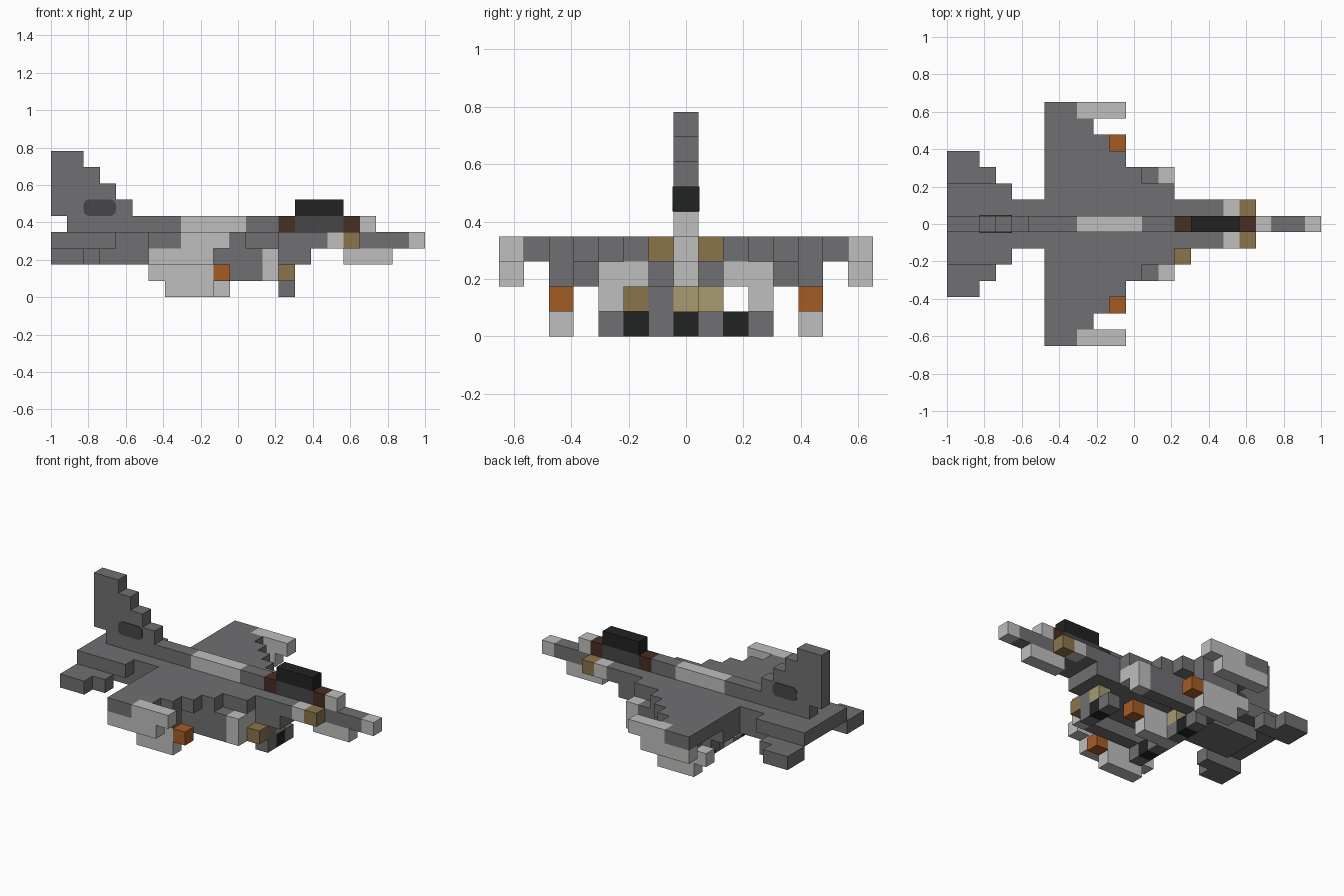
import bpy, bmesh
from mathutils import Matrix, Vector

cube = bpy.data.objects.get("Cube")
if cube:
    bpy.data.objects.remove(cube, do_unlink=True)

UNIT = 2 / 23  # edge of one block


def material(name, red, green, blue):
    linear = [((c / 255 + 0.055) / 1.055) ** 2.4 for c in (red, green, blue)]
    mat = bpy.data.materials.new(name)
    mat.use_nodes = True
    mat.diffuse_color = (*linear, 1)
    mat.node_tree.nodes["Principled BSDF"].inputs["Base Color"].default_value = (*linear, 1)
    return mat


grey = material("airframe grey", 112, 111, 114)
light = material("light grey", 190, 191, 189)
black = material("black", 33, 35, 34)
smoke = material("smoked glass", 70, 69, 73)
brown = material("dark brown", 70, 46, 35)
tan = material("tan", 139, 116, 75)
khaki = material("pale khaki", 168, 155, 112)
orange = material("orange", 165, 92, 36)


def finish(name, mat, bm):
    mesh = bpy.data.meshes.new(name)
    bm.to_mesh(mesh)
    bm.free()
    mesh.materials.append(mat)
    obj = bpy.data.objects.new(name, mesh)
    bpy.context.scene.collection.objects.link(obj)
    return obj


def block(name, mat, along, across, height):
    """Box from inclusive block ranges: length from tail, offset from centreline, level."""
    bounds = [r if isinstance(r, tuple) else (r, r) for r in (along, across, height)]
    low = Vector([r[0] for r in bounds])
    high = Vector([r[1] + 1 for r in bounds])
    centre = (low + high) / 2 * UNIT - Vector((1, UNIT / 2, 0))
    size = (high - low) * UNIT
    bm = bmesh.new()
    bmesh.ops.create_cube(bm, size=1, matrix=Matrix.Translation(centre) @ Matrix.Diagonal((*size, 1)))
    return finish(name, mat, bm)


def pair(name, mat, along, across, height):
    """The same box on both sides of the centreline."""
    near, far = across if isinstance(across, tuple) else (across, across)
    block("left_" + name, mat, along, (near, far), height)
    block("right_" + name, mat, along, (-far, -near), height)


# Fuselage
block("fuselage_core", grey, (0, 21), 0, 3)
block("nose_tip", light, 22, 0, 3)
block("chin", light, (18, 20), 0, 2)
block("belly", grey, (2, 15), (-1, 1), 2)
pair("fuselage_side", grey, (0, 16), 1, 3)
pair("cheek", light, 17, 1, 3)
pair("cheek_front", tan, 18, 1, 3)

# Spine and cockpit
block("rear_spine", grey, (1, 7), 0, 4)
block("spine_panel", light, (8, 11), 0, 4)
block("front_spine", grey, (12, 13), 0, 4)
block("cockpit_rear_frame", brown, 14, 0, 4)
block("cockpit_glass", smoke, (15, 17), 0, 4)
block("cockpit_front_frame", brown, 18, 0, 4)
block("cockpit_nose", light, 19, 0, 4)
block("canopy", black, (15, 17), 0, 5)

# Stepped tail fin
for step in range(4):
    block("tail_fin", grey, (0, 4 - step), 0, 5 + step)

# Rounded dark plate on each face of the fin
for side in (-1, 1):
    plate = block("fin_marking", smoke, (2, 3), 0, 5)
    bm = bmesh.new()
    bm.from_mesh(plate.data)
    middle_y = side * UNIT / 2
    for v in bm.verts:
        v.co.y = middle_y + (0.004 if v.co.y > 0 else -0.004)
    corners = [e for e in bm.edges if abs(e.verts[0].co.y - e.verts[1].co.y) > 0.005]
    bmesh.ops.bevel(bm, geom=corners, offset=0.03, segments=4, profile=0.5, affect='EDGES')
    bm.to_mesh(plate.data)
    bm.free()

# Tailplanes step down outwards
pair("tailplane_inner", grey, (0, 3), 2, 3)
pair("tailplane_middle", grey, (0, 2), 3, 2)
pair("tailplane_tip", grey, (0, 1), 4, 2)

# Swept wings, one strip at a time
pair("wing_root", grey, (6, 13), 2, 3)
for strip in range(3, 7):
    pair("wing_strip", grey, (6, 14 - strip), strip, 3)
pair("wing_end", grey, (6, 7), 7, 3)
pair("wing_tip_rail", light, (8, 10), 7, 3)
pair("wing_tip_store", light, (6, 9), 7, 2)

# Intakes
pair("intake_roof", grey, (6, 12), (2, 3), 2)
pair("intake_wall", grey, (7, 12), 3, 1)
pair("intake_lip_top", light, 13, (2, 3), 2)
pair("intake_lip_side", light, 13, 3, 1)

# Missiles under the wings and the belly
pair("pylon", grey, (7, 9), 5, 2)
pair("missile_body", light, (6, 9), 5, 1)
pair("missile_fin", light, (7, 9), 5, 0)
pair("missile_tip", orange, 10, 5, 1)
block("belly_missile_body", light, (7, 10), 0, 1)
block("belly_missile_fin", light, (8, 10), 0, 0)
block("belly_missile_tip", orange, 11, 0, 1)

# Nose gear
block("nose_strut", khaki, 14, 0, 1)
block("nose_gear_door", grey, 14, -1, 1)
block("nose_side_box", tan, 14, -2, 1)
block("nose_wheel", black, 14, 0, 0)
pair("nose_fork", grey, 14, 1, 0)

# Main gear
pair("main_strut", khaki, 8, 1, 1)
pair("main_hub", grey, 8, 1, 0)
pair("main_wheel", black, 8, 2, 0)
pair("main_wheel_cover", grey, 8, 3, 0)
